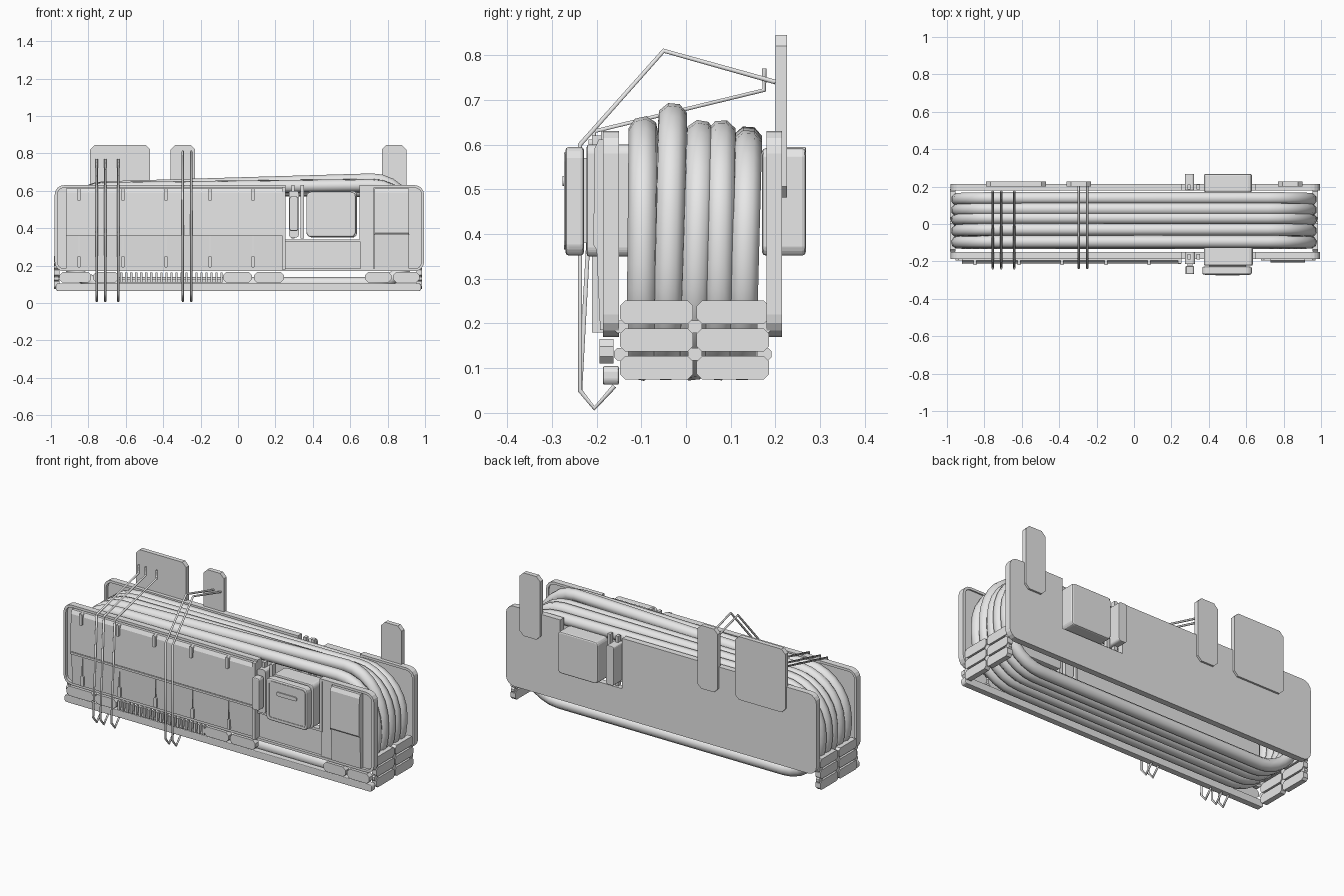
import bpy, bmesh, math
from mathutils import Vector

cube = bpy.data.objects.get("Cube")
if cube:
    bpy.data.objects.remove(cube, do_unlink=True)

GREY = (0.8, 0.8, 0.8, 1.0)
mat = bpy.data.materials.new("light_grey")
mat.use_nodes = True
mat.diffuse_color = GREY
mat.node_tree.nodes["Principled BSDF"].inputs["Base Color"].default_value = GREY


def add_object(name, mesh, bevel=0.0):
    ob = bpy.data.objects.new(name, mesh)
    bpy.context.collection.objects.link(ob)
    mesh.materials.clear()
    mesh.materials.append(mat)
    if bevel:
        mod = ob.modifiers.new("soft_edges", "BEVEL")
        mod.width = bevel
        mod.segments = 2
    return ob


def rounded(u0, u1, v0, v1, r=0.0, n=3):
    """Outline of a rounded (n > 1) or chamfered (n = 1) rectangle."""
    if r == 0:
        return [(u0, v0), (u1, v0), (u1, v1), (u0, v1)]
    pts = []
    centres = [(u1 - r, v1 - r), (u0 + r, v1 - r), (u0 + r, v0 + r), (u1 - r, v0 + r)]
    for q, (cu, cv) in enumerate(centres):
        for k in range(n + 1):
            a = math.pi / 2 * (q + k / n)
            pts.append((cu + r * math.cos(a), cv + r * math.sin(a)))
    return pts


def plate(name, outline, t0, t1, axis="y", rim=0.0, bevel=0.0):
    """Extrude an outline along an axis; rim keeps only a border of that width."""
    place = {"y": lambda u, v: (u, t0, v), "x": lambda u, v: (t0, u, v)}[axis]
    bm = bmesh.new()
    face = bm.faces.new([bm.verts.new(place(u, v)) for u, v in outline])
    if rim:
        bm.normal_update()
        bmesh.ops.inset_individual(bm, faces=[face], thickness=rim, use_even_offset=True)
        bmesh.ops.delete(bm, geom=[face], context="FACES_ONLY")
    out = bmesh.ops.extrude_face_region(bm, geom=bm.faces[:], use_keep_orig=True)
    move = Vector((0, t1 - t0, 0)) if axis == "y" else Vector((t1 - t0, 0, 0))
    bmesh.ops.translate(bm, verts=[g for g in out["geom"] if isinstance(g, bmesh.types.BMVert)], vec=move)
    bmesh.ops.recalc_face_normals(bm, faces=bm.faces[:])
    mesh = bpy.data.meshes.new(name)
    bm.to_mesh(mesh)
    bm.free()
    return add_object(name, mesh, bevel)


def tube(name, pts, radius, closed=False, resolution=2):
    """Round bar along a path, turned into a smooth mesh."""
    cu = bpy.data.curves.new(name + "_path", "CURVE")
    cu.dimensions = "3D"
    cu.bevel_depth = radius
    cu.bevel_resolution = resolution
    cu.use_fill_caps = True
    sp = cu.splines.new("POLY")
    sp.points.add(len(pts) - 1)
    for p, co in zip(sp.points, pts):
        p.co = (*co, 1)
    sp.use_cyclic_u = closed
    helper = bpy.data.objects.new(name + "_path", cu)
    bpy.context.collection.objects.link(helper)
    mesh = bpy.data.meshes.new_from_object(helper.evaluated_get(bpy.context.evaluated_depsgraph_get()))
    bpy.data.objects.remove(helper, do_unlink=True)
    mesh.shade_smooth()
    return add_object(name, mesh)


# Side plates with a notch for the lock modules
def side_outline():
    pts = rounded(-0.98, 0.995, 0.17, 0.63, 0.05, 4)
    notch = [(0.65, 0.63), (0.65, 0.34), (0.255, 0.34), (0.255, 0.63)]
    return pts[:5] + notch + pts[5:]


plate("front_side_web", side_outline(), -0.17, -0.158)
plate("front_side_rim", side_outline(), -0.186, -0.15, rim=0.014)
plate("back_side_web", side_outline(), 0.2, 0.215)
plate("back_side_rim", side_outline(), 0.18, 0.2, rim=0.014)

# Front panels: leaning profile extruded along x
panel_profile = [(-0.165, 0.185), (-0.192, 0.185), (-0.2, 0.365), (-0.207, 0.375),
                 (-0.205, 0.59), (-0.195, 0.612), (-0.165, 0.612)]
plate("main_front_panel", panel_profile, -0.92, 0.245, axis="x")
plate("end_front_panel", panel_profile, 0.73, 0.915, axis="x")
plate("panel_ledge", rounded(-0.92, 0.25, 0.362, 0.374), -0.213, -0.19)
plate("panel_edge_post", rounded(0.235, 0.255, 0.18, 0.62), -0.21, -0.16)
plate("column", rounded(0.655, 0.725, 0.18, 0.615), -0.182, -0.16)

# Pegs and creases on the panel
for x in (-0.85, -0.615, -0.385, -0.15, 0.08):
    plate("upper_peg", rounded(x - 0.009, x + 0.009, 0.545, 0.612, 0.007), -0.218, -0.195)
    plate("lower_peg", rounded(x - 0.009, x + 0.009, 0.19, 0.25, 0.007), -0.203, -0.185)
    plate("panel_crease", rounded(x - 0.002, x + 0.002, 0.25, 0.365), -0.203, -0.18)

# Lock modules on both sides
plate("front_module_body", rounded(0.375, 0.635, 0.35, 0.6, 0.02), -0.222, -0.12, bevel=0.005)
plate("front_module_cover", rounded(0.365, 0.63, 0.352, 0.595, 0.025), -0.27, -0.228, bevel=0.008)
plate("front_module_neck", rounded(0.4, 0.6, 0.38, 0.57), -0.235, -0.2)
plate("module_cover_frame", rounded(0.38, 0.618, 0.366, 0.582, 0.02), -0.273, -0.268, rim=0.008)
plate("module_grip", rounded(0.435, 0.565, 0.508, 0.53, 0.01), -0.276, -0.268)
plate("back_module", rounded(0.375, 0.63, 0.352, 0.592, 0.02), 0.17, 0.268, bevel=0.008)
plate("front_latch_body", rounded(0.272, 0.325, 0.35, 0.6, 0.015), -0.215, -0.15)
plate("front_latch", rounded(0.275, 0.322, 0.385, 0.57, 0.012), -0.268, -0.225, bevel=0.005)
plate("front_latch_neck", rounded(0.285, 0.312, 0.42, 0.54), -0.23, -0.21)
plate("back_latch", rounded(0.272, 0.322, 0.37, 0.595, 0.012), 0.18, 0.268, bevel=0.005)
for x in (0.285, 0.335):
    plate("latch_prong", rounded(x, x + 0.018, 0.345, 0.63), -0.19, -0.16)
    plate("back_latch_prong", rounded(x, x + 0.018, 0.345, 0.63), 0.185, 0.21)

# Tabs standing on the back plate
for x0, x1 in ((-0.79, -0.47), (-0.36, -0.23), (0.77, 0.9)):
    plate("back_tab", rounded(x0, x1, 0.482, 0.845, 0.024, 1), 0.2, 0.226)

# Coiled hose: stadium loops, each leaning a little
def hose_loop(y_top, y_bottom, lift):
    R, half, low, high = 0.23, 0.945, 0.105, 0.61
    pts = []
    steps = 7
    corners = [(half - R, high - R, 0), (-half + R, high - R, 1),
               (-half + R, low + R, 2), (half - R, low + R, 3)]
    for cx, cz, q in corners:
        for k in range(steps + 1):
            a = math.pi / 2 * (q + k / steps)
            x, z = cx + R * math.cos(a), cz + R * math.sin(a)
            f = (z - low) / (high - low)
            rise = lift * max(0, f - 0.5) * 2 * (x + 1) / 1.7
            pts.append((x, y_bottom + (y_top - y_bottom) * f, z + rise))
    return pts


loops = ((-0.095, -0.1, 0.02), (-0.03, -0.045, 0.05), (0.032, 0.015, 0.012),
         (0.08, 0.07, 0.012), (0.138, 0.125, -0.01))
for y_top, y_bottom, lift in loops:
    tube("hose_loop", hose_loop(y_top, y_bottom, lift), 0.034, closed=True, resolution=2)

# Bottom rail with its strip of clips and grille
plate("bottom_rail", rounded(-0.975, 0.98, 0.063, 0.105, 0.014), -0.186, -0.15, bevel=0.004)
for x0, x1 in ((-0.955, -0.785), (-0.775, -0.64), (-0.08, 0.075), (0.085, 0.245), (0.68, 0.82), (0.83, 0.97)):
    plate("strip_clip", rounded(x0, x1, 0.11, 0.165, 0.016, 1), -0.194, -0.162)
plate("grille_base", rounded(-0.635, -0.085, 0.11, 0.125), -0.185, -0.162)
for i in range(21):
    x = -0.63 + i * 0.0268
    plate("grille_tooth", rounded(x, x + 0.012, 0.11, 0.163), -0.194, -0.168)

# Hinged slats wrapping both ends
for side in (-1, 1):
    t0, t1 = side * 0.955, side * 0.985
    for z in (0.075, 0.137, 0.199):
        for y0, y1 in ((-0.148, 0.016), (0.024, 0.186)):
            plate("end_slat", rounded(y0, y1, z, z + 0.052, 0.012, 1), t0, t1, axis="x")
    for z in (0.131, 0.193):
        for y in (-0.145, 0.02, 0.175):
            plate("slat_link", rounded(y - 0.016, y + 0.016, z - 0.014, z + 0.014, 0.007, 1),
                  side * 0.96, side * 0.98, axis="x")

# Bent wire hooks over the top
hook = [(-0.16, 0.06), (-0.205, 0.01), (-0.237, 0.05)]
short_hook = hook + [(-0.205, 0.63), (0.175, 0.722), (0.175, 0.77)]
tall_hook = hook + [(-0.237, 0.6), (-0.05, 0.81), (0.2, 0.74)]
for xs, path in (((-0.755, -0.71, -0.64), short_hook), ((-0.295, -0.25), tall_hook)):
    for x in xs:
        tube("wire_hook", [(x, y, z) for y, z in path], 0.006, resolution=1)
